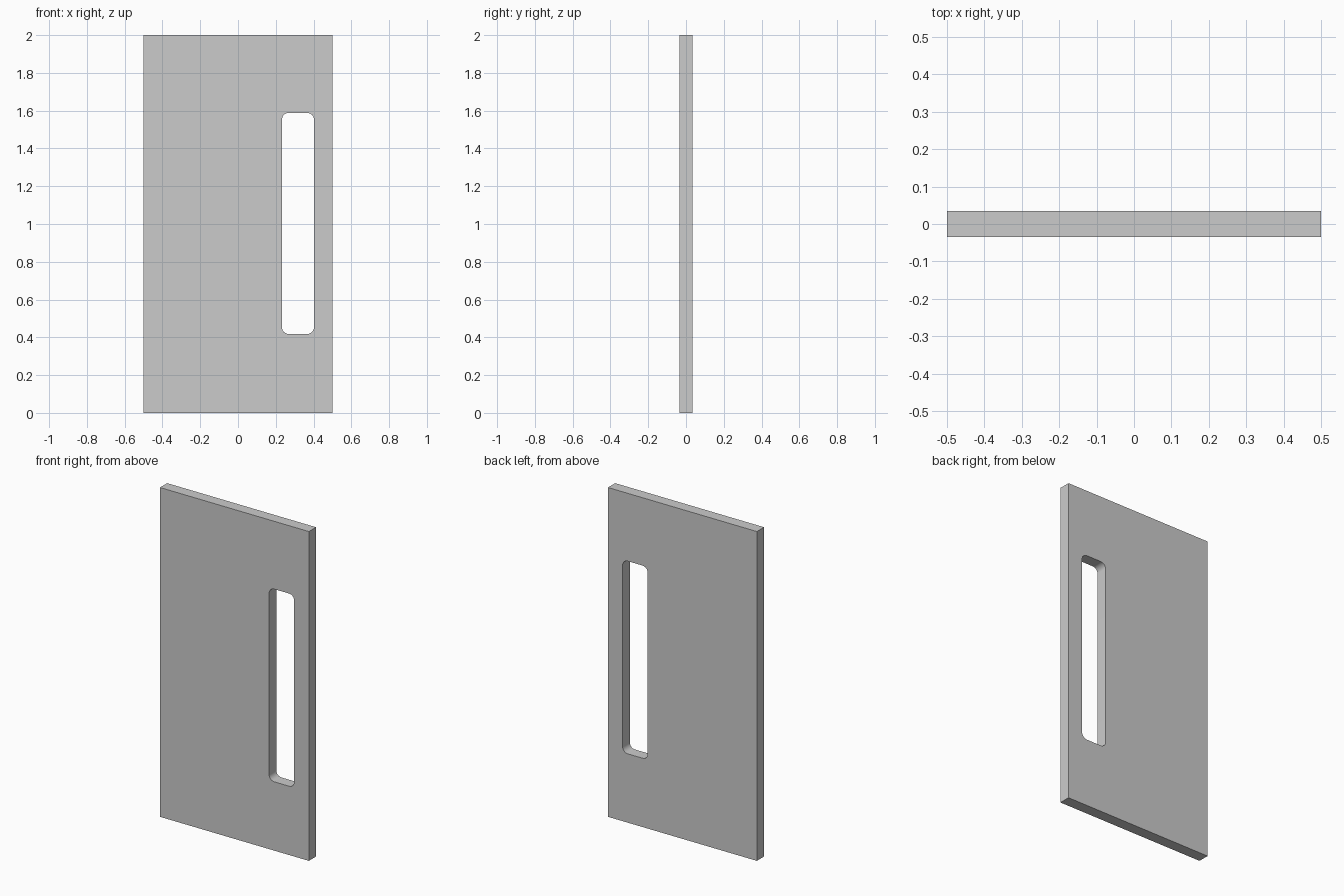
import bpy
from math import sin, cos, pi

if "Cube" in bpy.data.objects:
    bpy.data.objects.remove(bpy.data.objects["Cube"])

HALF_THICKNESS = 0.0345


def rounded_rect(x0, x1, z0, z1, radius, steps=8):
    """Outline points of a rectangle with rounded corners."""
    corners = [(x1 - radius, z1 - radius), (x0 + radius, z1 - radius),
               (x0 + radius, z0 + radius), (x1 - radius, z0 + radius)]
    points = []
    for i, (cx, cz) in enumerate(corners):
        for s in range(steps + 1):
            a = pi / 2 * (i + s / steps)
            points.append((cx + radius * cos(a), cz + radius * sin(a)))
    return points


def add_outline(curve, points):
    spline = curve.splines.new('POLY')
    spline.points.add(len(points) - 1)
    for p, (x, z) in zip(spline.points, points):
        p.co = (x, z, 0, 1)
    spline.use_cyclic_u = True
    spline.use_smooth = False


# Door panel: outer outline with the window slot as an inner outline
profile = bpy.data.curves.new("door_panel", 'CURVE')
profile.dimensions = '2D'
profile.fill_mode = 'BOTH'
profile.extrude = HALF_THICKNESS
add_outline(profile, [(-0.5, 0), (0.5, 0), (0.5, 2), (-0.5, 2)])
add_outline(profile, rounded_rect(0.233, 0.402, 0.418, 1.588, 0.035))

door = bpy.data.objects.new("door_panel", profile)
bpy.context.collection.objects.link(door)
door.rotation_euler = (pi / 2, 0, 0)

# Turn into a mesh and smooth only the slot corners
bpy.context.view_layer.objects.active = door
door.select_set(True)
bpy.ops.object.convert(target='MESH')
door = bpy.context.object
bpy.ops.object.transform_apply(location=False, rotation=True, scale=False)
bpy.ops.object.shade_smooth_by_angle(angle=pi / 6)
